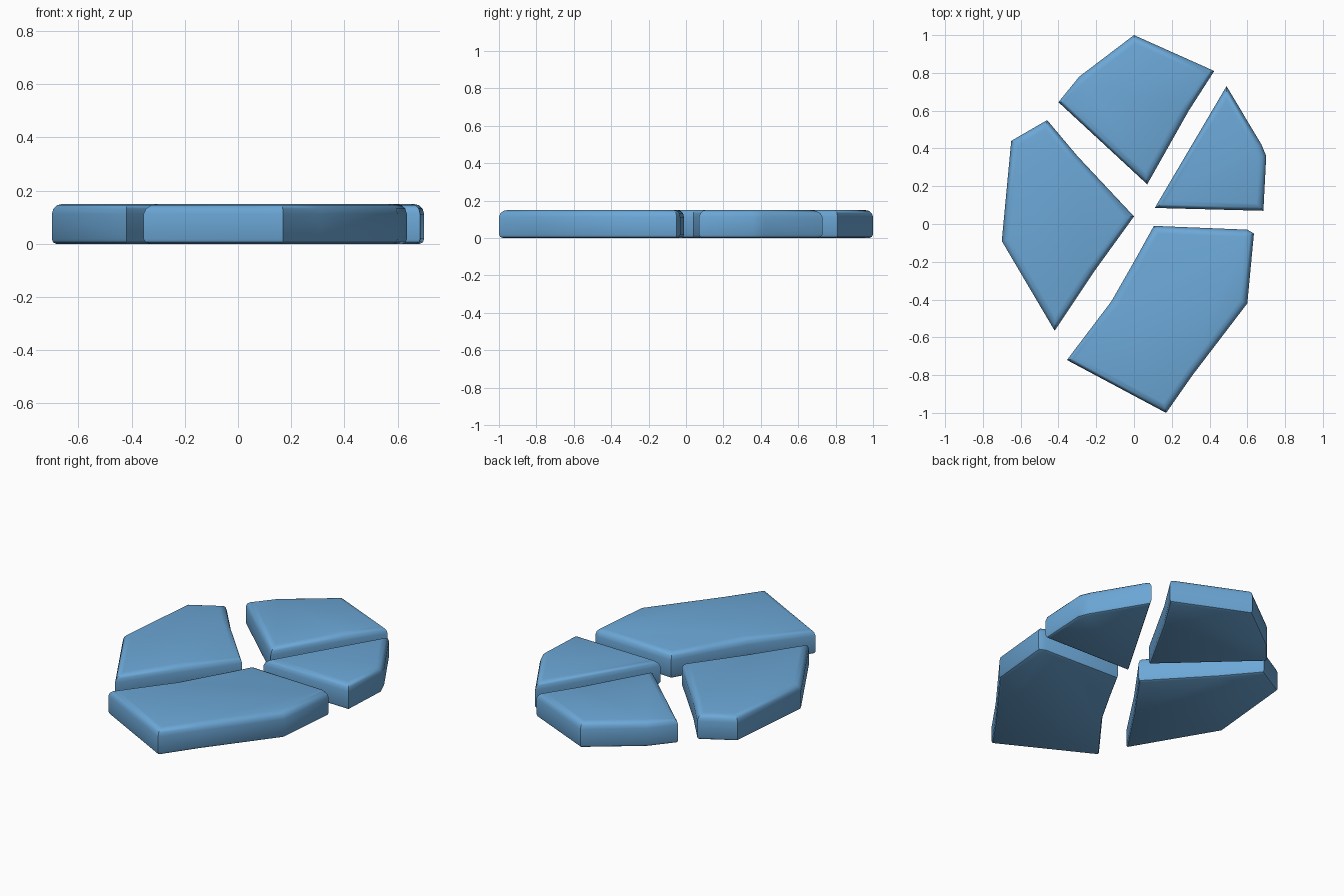
import bpy, bmesh, math
from mathutils import Vector

if "Cube" in bpy.data.objects:
    bpy.data.objects.remove(bpy.data.objects["Cube"])

stone = bpy.data.materials.new("blue_stone")
stone.diffuse_color = (0.15, 0.39, 0.68, 1)
stone.use_nodes = True
stone.node_tree.nodes["Principled BSDF"].inputs["Base Color"].default_value = stone.diffuse_color

# Worn edge section: height and inset from the outline
SECTION = [(0.0, 0.016), (0.006, 0.005), (0.018, 0.0), (0.112, 0.0),
           (0.132, 0.006), (0.145, 0.019), (0.15, 0.04)]


def inset(points, d):
    """Mitred inset of a clockwise outline."""
    out = []
    n = len(points)
    for i in range(n):
        p = Vector(points[i])
        a = (p - Vector(points[i - 1])).normalized()
        b = (Vector(points[(i + 1) % n]) - p).normalized()
        na, nb = Vector((a.y, -a.x)), Vector((b.y, -b.x))
        out.append(p + (na + nb) * d / (1 + na.dot(nb)))
    return out


def slab(name, outline):
    bm = bmesh.new()
    rings = [[bm.verts.new((p.x, p.y, z)) for p in inset(outline, d)]
             for z, d in SECTION]
    n = len(outline)
    for lo, hi in zip(rings, rings[1:]):
        for i in range(n):
            j = (i + 1) % n
            bm.faces.new((lo[i], lo[j], hi[j], hi[i]))
    bm.faces.new(rings[0])
    bm.faces.new(rings[-1])
    bmesh.ops.recalc_face_normals(bm, faces=bm.faces)
    me = bpy.data.meshes.new(name)
    bm.to_mesh(me)
    bm.free()
    me.materials.append(stone)
    ob = bpy.data.objects.new(name, me)
    bpy.context.collection.objects.link(ob)
    bpy.context.view_layer.objects.active = ob
    ob.select_set(True)
    bpy.ops.object.shade_smooth_by_angle(angle=math.radians(35))
    ob.select_set(False)


# Four broken paving slabs, outlines clockwise from above
slab("back_slab", [(0, 1), (0.425, 0.81), (0.29, 0.60), (0.07, 0.21),
                   (-0.40, 0.645), (-0.29, 0.78)])
slab("right_slab", [(0.49, 0.73), (0.675, 0.42), (0.7, 0.36), (0.685, 0.07),
                    (0.11, 0.085)])
slab("left_slab", [(-0.46, 0.55), (-0.30, 0.36), (0, 0.04), (-0.21, -0.25),
                   (-0.42, -0.565), (-0.70, -0.09), (-0.65, 0.44)])
slab("front_slab", [(0.105, -0.01), (0.60, -0.03), (0.635, -0.05), (0.60, -0.42),
                    (0.31, -0.80), (0.17, -1.0), (-0.355, -0.72),
                    (-0.12, -0.41), (0, -0.20)])
